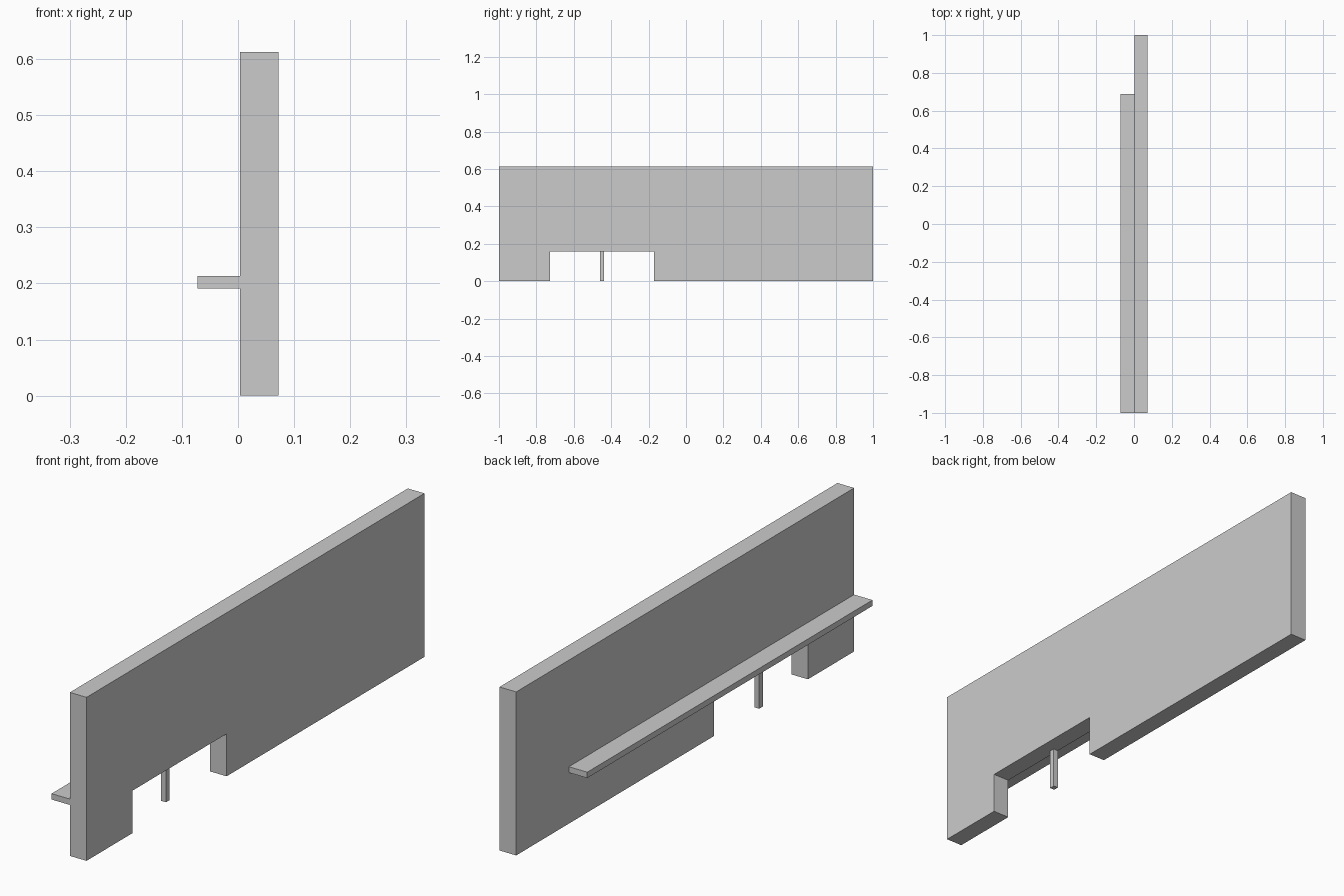
import bpy, bmesh

if "Cube" in bpy.data.objects:
    bpy.data.objects.remove(bpy.data.objects["Cube"])


def add_object(name, bm):
    bmesh.ops.recalc_face_normals(bm, faces=bm.faces)
    mesh = bpy.data.meshes.new(name)
    bm.to_mesh(mesh)
    bm.free()
    obj = bpy.data.objects.new(name, mesh)
    bpy.context.collection.objects.link(obj)
    return obj


def extrude_profile(name, outline, x0, x1):
    """Extrude a (y, z) outline along x."""
    bm = bmesh.new()
    face = bm.faces.new([bm.verts.new((x0, y, z)) for y, z in outline])
    ext = bmesh.ops.extrude_face_region(bm, geom=[face])
    verts = [v for v in ext["geom"] if isinstance(v, bmesh.types.BMVert)]
    bmesh.ops.translate(bm, verts=verts, vec=(x1 - x0, 0, 0))
    return add_object(name, bm)


def box(name, x, y, z):
    outline = [(y[0], z[0]), (y[1], z[0]), (y[1], z[1]), (y[0], z[1])]
    return extrude_profile(name, outline, *x)


X_BACK, X_FRONT = 0.0035, 0.0725
NOTCH = (-0.727, -0.171)
NOTCH_TOP = 0.159

# Wall panel with the low opening cut into its bottom edge
extrude_profile("wall_panel", [
    (-1, 0), (NOTCH[0], 0), (NOTCH[0], NOTCH_TOP), (NOTCH[1], NOTCH_TOP),
    (NOTCH[1], 0), (1, 0), (1, 0.6125), (-1, 0.6125)], X_BACK, X_FRONT)

# Ledge along the other side of the wall
box("ledge", (-0.0725, X_BACK), (-1, 0.688), (0.191, 0.213))

# Slim post in the middle of the opening
mid = sum(NOTCH) / 2
box("opening_post", (X_BACK, X_BACK + 0.02), (mid - 0.0105, mid + 0.0105), (0, NOTCH_TOP))
